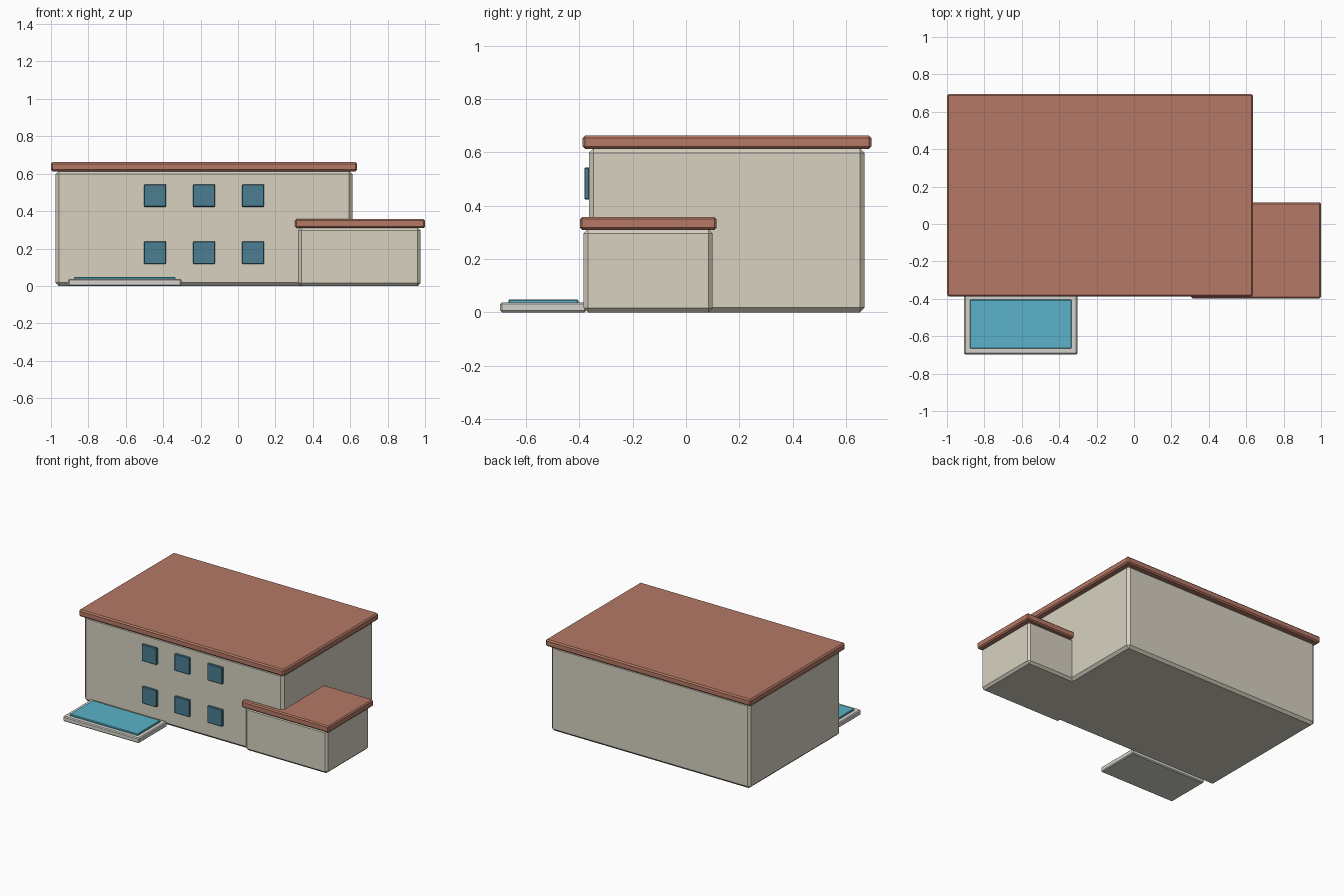
import bpy

if "Cube" in bpy.data.objects:
    bpy.data.objects.remove(bpy.data.objects["Cube"])


def material(name, color):
    mat = bpy.data.materials.new(name)
    mat.diffuse_color = (*color, 1)
    mat.use_nodes = True
    mat.node_tree.nodes["Principled BSDF"].inputs["Base Color"].default_value = mat.diffuse_color
    return mat


WALL = material("wall_plaster", (0.68, 0.64, 0.53))
ROOF = material("roof_terracotta", (0.46, 0.19, 0.13))
GLASS = material("window_glass", (0.07, 0.21, 0.29))
STONE = material("pool_stone", (0.66, 0.65, 0.60))
WATER = material("pool_water", (0.10, 0.45, 0.58))


def box(name, x, y, z, mat, chamfer):
    """Chamfered box spanning the given (min, max) ranges."""
    bpy.ops.mesh.primitive_cube_add(size=1, location=[sum(r) / 2 for r in (x, y, z)])
    obj = bpy.context.object
    obj.name = name
    obj.scale = [r[1] - r[0] for r in (x, y, z)]
    bpy.ops.object.transform_apply(location=False, rotation=False, scale=True)
    bevel = obj.modifiers.new("chamfer", 'BEVEL')
    bevel.width = chamfer
    bevel.segments = 1
    obj.data.materials.append(mat)
    return obj


# Main two-storey block and its flat roof
box("main_walls", (-0.976, 0.612), (-0.364, 0.67), (0, 0.616), WALL, 0.018)
box("main_roof", (-1.0, 0.636), (-0.388, 0.695), (0.613, 0.662), ROOF, 0.009)

# Low side wing and its roof
box("wing_walls", (0.323, 0.977), (-0.384, 0.1), (0, 0.312), WALL, 0.016)
box("wing_roof", (0.306, 1.0), (-0.398, 0.115), (0.309, 0.357), ROOF, 0.008)

# Front windows, three per floor
for floor, z in enumerate((0.178, 0.483)):
    for col in range(3):
        x = -0.443 + 0.262 * col
        box(f"window_{floor}_{col}", (x - 0.059, x + 0.059), (-0.381, -0.362),
            (z - 0.06, z + 0.06), GLASS, 0.003)

# Pool surround and water
box("pool_deck", (-0.908, -0.303), (-0.697, -0.375), (0, 0.037), STONE, 0.006)
box("pool_water", (-0.877, -0.334), (-0.666, -0.404), (0.02, 0.048), WATER, 0.004)
